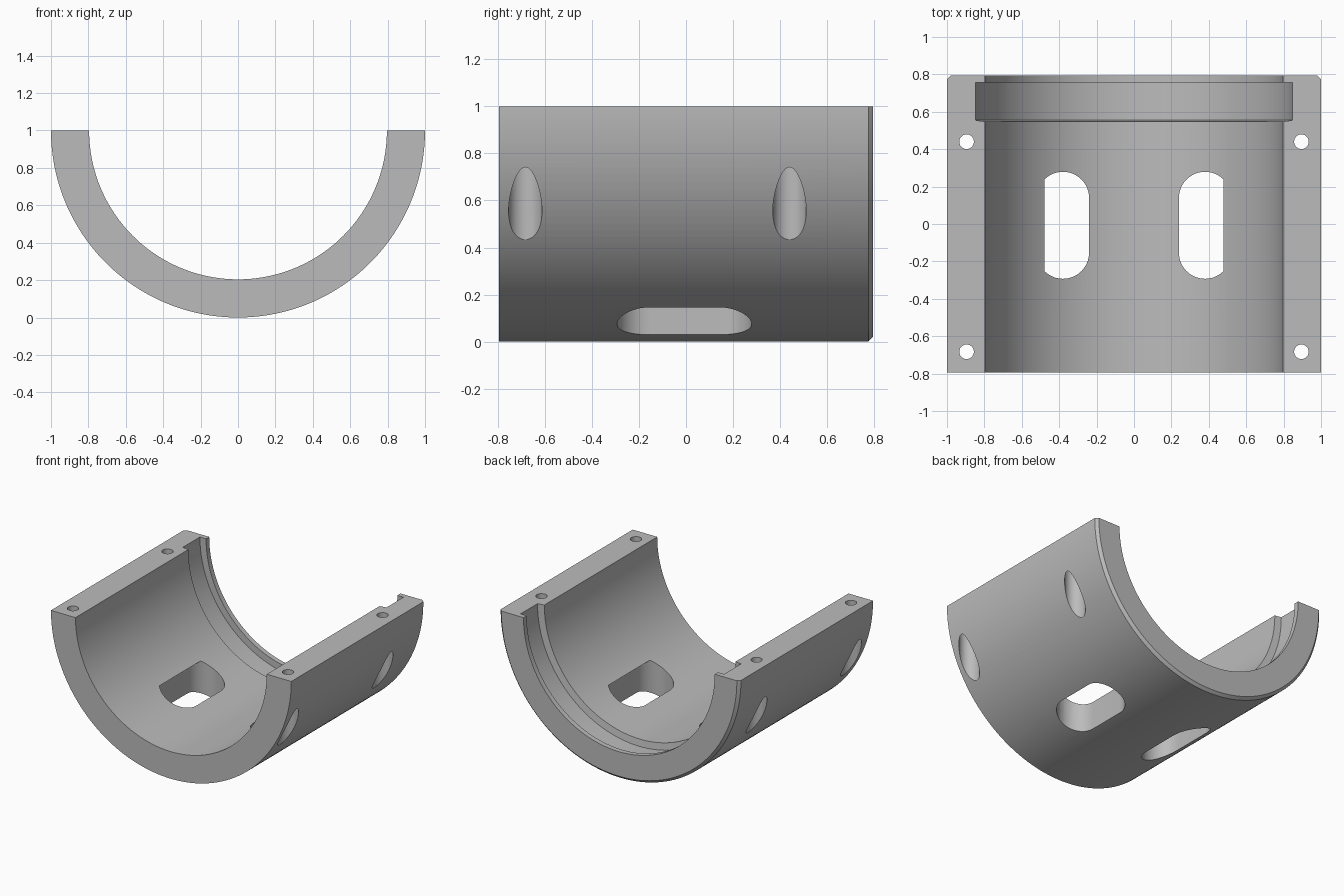
import bpy
import bmesh
import math
from mathutils import Matrix, Vector

if "Cube" in bpy.data.objects:
    bpy.data.objects.remove(bpy.data.objects["Cube"])

GREY = (0.50, 0.50, 0.50, 1)
mat = bpy.data.materials.new("light grey")
mat.use_nodes = True
mat.diffuse_color = GREY
mat.node_tree.nodes["Principled BSDF"].inputs["Base Color"].default_value = GREY


def make_object(name, bm):
    bmesh.ops.recalc_face_normals(bm, faces=bm.faces)
    mesh = bpy.data.meshes.new(name)
    bm.to_mesh(mesh)
    bm.free()
    mesh.materials.append(mat)
    obj = bpy.data.objects.new(name, mesh)
    bpy.context.collection.objects.link(obj)
    return obj


def prism(name, outline, z0, z1):
    """Vertical prism over an xy outline."""
    bm = bmesh.new()
    face = bm.faces.new([bm.verts.new((x, y, z0)) for x, y in outline])
    geom = bmesh.ops.extrude_face_region(bm, geom=[face])["geom"]
    verts = [g for g in geom if isinstance(g, bmesh.types.BMVert)]
    bmesh.ops.translate(bm, verts=verts, vec=(0, 0, z1 - z0))
    return make_object(name, bm)


def stadium(cx, cy, radius, straight, steps=24):
    """Slot outline along y; a circle when straight is zero."""
    pts = []
    for sign in (1, -1):
        for i in range(steps + (1 if straight else 0)):
            a = math.pi * i / steps + (0 if sign > 0 else math.pi)
            pts.append((cx + radius * math.cos(a),
                        cy + sign * straight + radius * math.sin(a)))
    return pts


# Half shell: (radius, y) section with inner groove and chamfered back rim
L = 0.795
section = [(1.0, -L), (1.0, L - 0.02), (0.98, L), (0.796, L), (0.796, 0.757),
           (0.847, 0.757), (0.847, 0.555), (0.796, 0.547), (0.796, -L)]
bm = bmesh.new()
start = bm.faces.new([bm.verts.new((r, y, 1)) for r, y in section])
bmesh.ops.spin(bm, geom=[start] + start.edges[:] + start.verts[:],
               cent=(0, 0, 1), axis=(0, 1, 0), angle=math.pi, steps=96,
               use_duplicate=False)
if min(v.co.z for v in bm.verts) > 0.5:  # keep the shell below its rim
    bmesh.ops.rotate(bm, verts=bm.verts, cent=(0, 0, 1),
                     matrix=Matrix.Rotation(math.pi, 3, "Y"))
bmesh.ops.remove_doubles(bm, verts=bm.verts, dist=1e-5)
# Close the two flat rim faces if the spin left them open
open_edges = [e for e in bm.edges if len(e.link_faces) == 1]
if open_edges:
    bmesh.ops.holes_fill(bm, edges=open_edges, sides=0)
shell = make_object("half_shell", bm)

# Cutters: floor slots, bolt holes and their counterbores from below
cutters = []
for side, s in (("left", 1), ("right", -1)):
    cutters.append(prism(side + "_slot_cutter",
                         stadium(s * 0.38, -0.007, 0.14, 0.146), -0.2, 0.364))
    for end, y in (("front", -0.683), ("back", 0.44)):
        cutters.append(prism(f"{side}_{end}_bore_cutter",
                             stadium(s * 0.895, y, 0.071, 0), 0.1, 0.8))
        cutters.append(prism(f"{side}_{end}_hole_cutter",
                             stadium(s * 0.895, y, 0.039, 0), 0.3, 1.2))

bpy.ops.object.select_all(action="DESELECT")
bpy.context.view_layer.objects.active = shell
shell.select_set(True)
for cutter in cutters:
    cutter.hide_render = True
    mod = shell.modifiers.new("cut", "BOOLEAN")
    mod.operation = "DIFFERENCE"
    mod.solver = "EXACT"
    mod.object = cutter
    bpy.ops.object.modifier_apply(modifier=mod.name)
for cutter in cutters:
    bpy.data.objects.remove(cutter)

bpy.ops.object.shade_smooth_by_angle(angle=math.radians(20))
